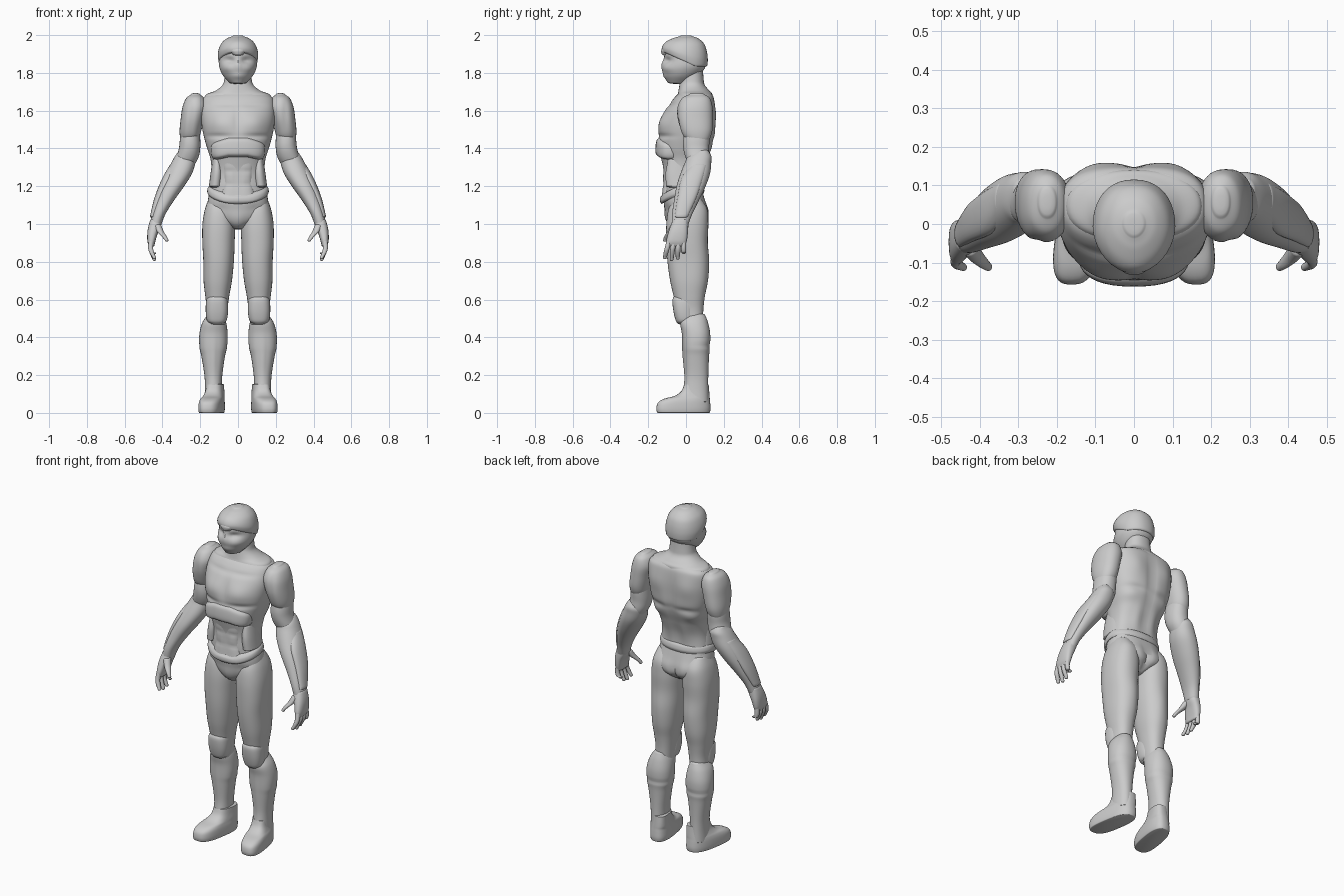
import bpy, bmesh, math
from mathutils import Vector

N = 40


def spow(v, p):
    return math.copysign(abs(v) ** (2 / p), v)


def spline(rows, steps):
    out = []
    for i in range(len(rows) - 1):
        a, b, c, d = (rows[max(0, min(len(rows) - 1, i + k))] for k in (-1, 0, 1, 2))
        for s in range(steps):
            t = s / steps
            out.append([0.5 * (2 * q + (r - p) * t + (2 * p - 5 * q + 4 * r - u) * t * t
                               + (3 * q - p - 3 * r + u) * t ** 3)
                        for p, q, r, u in zip(a, b, c, d)])
    return out + [list(rows[-1])]


def loft(name, rows, pf=2.2, pb=2.2, n=N, steps=6, caps=(0.008, 0.008),
         bumps=(), warp=None, mirror=False):
    """Stack of rounded sections; each row is z, x0, x1, y0, y1 (top to bottom)."""
    rings = spline(rows, steps)

    def cap(ring, h):
        z, x0, x1, y0, y1 = ring
        cx, cy = (x0 + x1) / 2, (y0 + y1) / 2
        return [[z + h * k] + [cx + (x - cx) * s for x in (x0, x1)]
                + [cy + (y - cy) * s for y in (y0, y1)]
                for s, k in ((0.93, 0.4), (0.75, 0.75), (0.4, 1))]

    if caps[0]:
        rings = cap(rings[0], caps[0])[::-1] + rings
    if caps[1]:
        rings += cap(rings[-1], -caps[1])
    bm = bmesh.new()
    loops = []
    for z, x0, x1, y0, y1 in rings:
        loop = []
        for i in range(n):
            a = 2 * math.pi * i / n
            p = pb if math.sin(a) > 0 else pf
            loop.append(bm.verts.new(((x0 + x1) / 2 + (x1 - x0) / 2 * spow(math.cos(a), p),
                                      (y0 + y1) / 2 + (y1 - y0) / 2 * spow(math.sin(a), p), z)))
        loops.append(loop)
    for a, b in zip(loops, loops[1:]):
        for i in range(n):
            bm.faces.new((a[i], b[i], b[(i + 1) % n], a[(i + 1) % n]))
    bm.faces.new(loops[0])
    bm.faces.new(loops[-1][::-1])
    bmesh.ops.recalc_face_normals(bm, faces=bm.faces[:])
    bm.normal_update()
    moves = []
    for v in bm.verts:
        q = v.co if mirror else Vector((abs(v.co.x), v.co.y, v.co.z))
        push = sum(amt * math.exp(-(((q.x - x) / rx) ** 2 + ((q.y - y) / 0.07) ** 2
                                    + ((q.z - z) / rz) ** 2))
                   for x, y, z, rx, rz, amt in bumps)
        moves.append(v.normal * push)
    for v, m in zip(bm.verts, moves):
        v.co += m
        if warp:
            v.co = warp(v.co.copy())
    me = bpy.data.meshes.new(name)
    bm.to_mesh(me)
    bm.free()
    ob = bpy.data.objects.new(name, me)
    bpy.context.collection.objects.link(ob)
    if mirror:
        ob.modifiers.new("Mirror", 'MIRROR')
    bpy.ops.object.select_all(action='DESELECT')
    ob.select_set(True)
    bpy.context.view_layer.objects.active = ob
    bpy.ops.object.shade_smooth_by_angle(angle=math.radians(45))
    return ob


def centred(rows):
    return [(z, -w, w, y0, y1) for z, w, y0, y1 in rows]


# Head: masked face with eye hollows and cheek plates, then the helmet cap
loft("head", centred([(1.96, .07, -.085, .08), (1.92, .093, -.108, .1), (1.88, .099, -.116, .105),
                      (1.84, .1, -.122, .105), (1.81, .092, -.122, .09), (1.78, .075, -.114, .06),
                      (1.75, .047, -.098, .02)]), pf=1.9,
     bumps=[(.045, -.1, 1.867, .028, .016, -.016), (.05, -.09, 1.825, .03, .02, .006),
            (0, -.12, 1.84, .015, .03, .008), (0, -.12, 1.785, .03, .015, .004)])


def rim(c):
    f = min(1, max(0, (.05 - c.y) / .16))
    c.z += .075 * f * max(0, (1.99 - c.z) / .16)
    return c


loft("helmet", centred([(1.994, .03, -.035, .035), (1.982, .058, -.066, .066),
                        (1.955, .085, -.098, .095), (1.92, .1, -.118, .109),
                        (1.88, .107, -.128, .115), (1.845, .104, -.127, .114),
                        (1.835, .099, -.121, .109)]), pf=1.85, caps=(.005, .004), warp=rim)
loft("brow_crest", centred([(1.945, .02, -.115, -.06), (1.92, .04, -.131, -.07),
                            (1.9, .03, -.129, -.07)]))
loft("neck", centred([(1.85, .066, -.03, .088), (1.77, .072, -.03, .093), (1.735, .083, -.035, .1),
                      (1.705, .12, -.04, .125), (1.685, .17, -.045, .14), (1.65, .18, -.06, .14)]))

# Torso with chest muscles, shoulder blades and spine groove
loft("torso", centred([(1.69, .145, -.04, .135), (1.665, .185, -.065, .148), (1.6, .197, -.112, .155),
                       (1.53, .193, -.14, .156), (1.46, .18, -.147, .152), (1.4, .163, -.146, .135),
                       (1.34, .145, -.13, .11), (1.27, .14, -.115, .085), (1.2, .148, -.115, .08),
                       (1.13, .155, -.115, .09)]), pf=2.2, pb=2.8, steps=8, n=72,
     bumps=[(.085, -.13, 1.535, .06, .05, .011), (0, -.14, 1.55, .018, .07, -.009),
            (.07, -.1, 1.635, .09, .012, -.006), (.1, -.13, 1.465, .08, .012, -.008),
            (.1, .15, 1.58, .05, .06, .008), (0, .16, 1.5, .025, .16, -.012),
            (.09, .13, 1.44, .06, .018, -.008), (.12, .12, 1.4, .05, .03, .006),
            (.05, .085, 1.28, .03, .08, .008)])


def arch(c):
    c.z -= .25 * max(0, abs(c.x) - .05)
    return c


loft("rib_plate", centred([(1.455, .115, -.145, -.02), (1.44, .14, -.157, -.01),
                           (1.4, .143, -.162, 0), (1.372, .135, -.16, 0), (1.36, .12, -.15, 0)]),
     pf=2.5, warp=arch, steps=4)
loft("abdomen_plate", centred([(1.36, .1, -.125, 0), (1.3, .088, -.122, 0), (1.22, .08, -.122, 0),
                               (1.13, .1, -.13, 0)]), pf=3.2, steps=8,
     bumps=[(0, -.12, 1.25, .012, .09, -.006), (.045, -.12, 1.28, .03, .012, -.004),
            (.045, -.12, 1.21, .03, .012, -.004)])
loft("side_panel", [(1.34, .085, .135, -.095, .03), (1.27, .08, .145, -.108, .03),
                    (1.2, .085, .154, -.105, .04)], mirror=True)


def dip(c):
    f = min(1, max(0, (.02 - c.y) / .15))
    c.z -= .055 * f * f
    return c


# Belt dipping at the front, hips and seat
loft("belt", centred([(1.205, .152, -.127, .086), (1.195, .16, -.137, .093),
                      (1.175, .163, -.138, .097), (1.16, .157, -.128, .092)]),
     warp=dip, steps=4, caps=(.003, .003))
loft("hips", centred([(1.18, .15, -.11, .085), (1.12, .16, -.118, .103), (1.07, .16, -.11, .117),
                      (1.03, .13, -.1, .115), (1.0, .07, -.088, .09), (.98, .035, -.07, .06)]),
     pf=2.3, pb=2.4, bumps=[(.07, .11, 1.06, .05, .05, .006), (0, .12, 1.04, .015, .07, -.015),
                            (0, -.1, 1.03, .03, .04, .01), (.09, -.11, 1.08, .03, .03, -.006)])

# Legs
loft("thigh", [(1.14, .06, .152, -.06, .075), (1.08, .03, .175, -.092, .112),
               (1.0, .016, .19, -.104, .118), (.9, .018, .193, -.104, .113),
               (.8, .022, .188, -.098, .118), (.7, .032, .184, -.084, .114),
               (.62, .046, .174, -.066, .1), (.55, .056, .165, -.05, .092),
               (.47, .065, .165, -.03, .09)], pf=2.3, pb=2.3, mirror=True,
     bumps=[(.1, .12, .8, .03, .12, .005), (.19, .01, .85, .03, .15, -.005)])
loft("knee_cap", [(.615, .07, .155, -.064, .03), (.595, .055, .168, -.072, .05),
                  (.54, .052, .171, -.067, .05), (.49, .06, .165, -.055, .05),
                  (.475, .075, .15, -.045, .04)], pf=2.6, steps=4, mirror=True)
loft("shin", [(.52, .08, .16, -.01, .1), (.48, .063, .188, -.03, .116), (.42, .055, .204, -.02, .128),
              (.35, .057, .205, -.016, .127), (.3, .069, .194, -.012, .122),
              (.2, .083, .178, -.006, .118), (.13, .086, .175, -.012, .118),
              (.06, .085, .178, -.02, .12)], pf=2.3, mirror=True,
     bumps=[(.12, .12, .355, .15, .012, -.004), (.13, -.02, .3, .012, .12, .006)])


def toe_out(c):
    c.x -= .16 * (c.y + .03)
    return c


loft("foot", [(.15, .09, .178, -.01, .12), (.115, .088, .182, -.025, .123),
              (.09, .085, .19, -.06, .125), (.075, .083, .197, -.115, .126),
              (.055, .08, .202, -.148, .128), (.025, .079, .204, -.157, .13),
              (.004, .082, .202, -.154, .127), (0, .086, .198, -.15, .123)], pf=2.9, pb=2.6,
     caps=(.005, 0), steps=4, warp=toe_out, mirror=True)

# Arms
loft("shoulder", [(1.685, .2, .25, .015, .1), (1.665, .178, .275, -.022, .127),
                  (1.62, .165, .294, -.045, .14), (1.56, .178, .303, -.046, .142),
                  (1.5, .193, .309, -.03, .14), (1.46, .205, .307, -.01, .13),
                  (1.435, .225, .3, .02, .115)], mirror=True,
     bumps=[(.25, -.04, 1.57, .015, .08, -.006)])
loft("upper_arm", [(1.52, .205, .295, .0, .125), (1.45, .2, .307, -.014, .125),
                   (1.4, .2, .313, -.014, .122), (1.35, .21, .328, -.002, .124),
                   (1.3, .238, .345, .02, .12)], mirror=True)
loft("forearm", [(1.385, .25, .315, .05, .12), (1.36, .23, .333, .01, .134), (1.33, .225, .35, -.004, .134),
                 (1.27, .242, .38, -.028, .128), (1.2, .285, .411, -.05, .104),
                 (1.12, .342, .438, -.064, .066), (1.05, .385, .456, -.074, .032),
                 (.995, .406, .468, -.075, .012)], mirror=True)
loft("forearm_guard", [(1.31, .31, .362, .02, .11), (1.24, .345, .402, -.025, .09),
                       (1.14, .395, .442, -.045, .055), (1.04, .43, .466, -.06, .01)],
     steps=5, n=24, mirror=True)
loft("palm", [(1.02, .405, .465, -.07, .012), (.985, .41, .475, -.084, .012), (.95, .425, .48, -.095, .01),
              (.91, .437, .48, -.104, .004), (.888, .442, .474, -.1, -.004)], pf=2.6, pb=2.6,
     n=24, steps=4, mirror=True)

# Fingers: start y, tip y, tip z
for i, (ya, yb, zt) in enumerate([(-.09, -.112, .822), (-.065, -.076, .813),
                                  (-.04, -.044, .82), (-.013, -.012, .848)]):
    r = .0125
    path = [(.91, .46, ya), (.875, .463, ya * .6 + yb * .4), (.85, .457, ya * .3 + yb * .7), (zt, .443, yb)]
    loft(f"finger_{i + 1}", [(z, x - r * k, x + r * k, y - r * k, y + r * k)
                             for (z, x, y), k in zip(path, (1.1, 1.05, 1, .8))],
         n=12, steps=4, caps=(.006, .008), mirror=True)
loft("thumb", [(.99, .405, .445, -.085, -.04), (.96, .393, .43, -.1, -.06),
               (.935, .378, .405, -.115, -.085), (.915, .368, .388, -.122, -.1)],
     n=14, steps=4, mirror=True)
